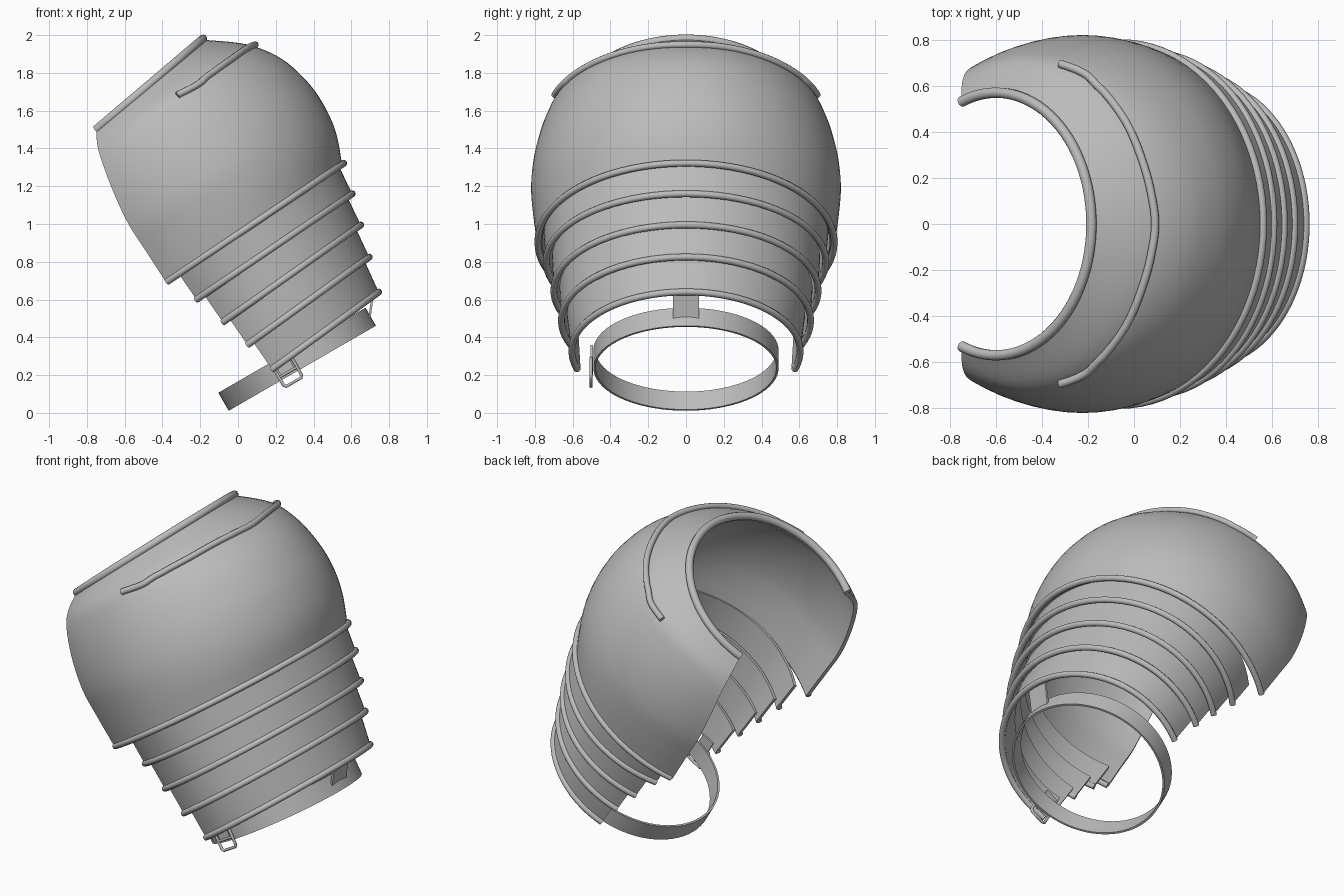
import bpy, math
from mathutils import Vector, Matrix

cube = bpy.data.objects.get("Cube")
if cube:
    bpy.data.objects.remove(cube, do_unlink=True)

steel = bpy.data.materials.new("plain grey steel")
steel.use_nodes = True
GREY = (0.5, 0.5, 0.5, 1)
steel.diffuse_color = GREY
steel.node_tree.nodes["Principled BSDF"].inputs["Base Color"].default_value = GREY


def activate(obj):
    bpy.ops.object.select_all(action="DESELECT")
    obj.select_set(True)
    bpy.context.view_layer.objects.active = obj


def finish(obj, thickness=0):
    """Give material, wall thickness and smooth shading with sharp edges."""
    obj.data.materials.clear()
    obj.data.materials.append(steel)
    activate(obj)
    if thickness:
        mod = obj.modifiers.new("wall", "SOLIDIFY")
        mod.thickness = thickness
        bpy.ops.object.modifier_apply(modifier=mod.name)
    bpy.ops.object.shade_smooth_by_angle(angle=math.radians(40))
    return obj


def arc(section, n=56):
    """Open elliptical arc: apex x, z; end x, z; greatest half width; half width at end."""
    ax, az, ex, ez, b, ye = section
    k = math.sqrt(max(0, 1 - (ye / b) ** 2))
    apex, end = Vector((ax, 0, az)), Vector((ex, 0, ez))
    centre = (end + apex * k) / (1 + k)
    limit = math.acos(-k)
    points = []
    for i in range(n + 1):
        t = limit * (2 * i / n - 1)
        points.append(centre + (apex - centre) * math.cos(t) + Vector((0, b * math.sin(t), 0)))
    return points


def shell(name, sections, thickness):
    """Skin a row of arcs, listed from the lower edge up."""
    rows = [arc(s) for s in sections]
    n = len(rows[0])
    faces = [(r * n + c, r * n + c + 1, (r + 1) * n + c + 1, (r + 1) * n + c)
             for r in range(len(rows) - 1) for c in range(n - 1)]
    mesh = bpy.data.meshes.new(name)
    mesh.from_pydata([p for row in rows for p in row], [], faces)
    obj = bpy.data.objects.new(name, mesh)
    bpy.context.collection.objects.link(obj)
    return finish(obj, thickness)


def tube(name, points, radius, closed=False):
    curve = bpy.data.curves.new(name, "CURVE")
    curve.dimensions = "3D"
    curve.bevel_depth = radius
    curve.bevel_resolution = 3
    curve.use_fill_caps = True
    spline = curve.splines.new("POLY")
    spline.points.add(len(points) - 1)
    for p, co in zip(spline.points, points):
        p.co = (*co, 1)
    spline.use_cyclic_u = closed
    obj = bpy.data.objects.new(name, curve)
    bpy.context.collection.objects.link(obj)
    activate(obj)
    bpy.ops.object.convert(target="MESH")
    return finish(bpy.context.object)


def spread(keys, steps):
    """Catmull-Rom refinement of a list of tuples."""
    out = []
    for i in range(len(keys) - 1):
        p0, p1, p2, p3 = (keys[min(max(j, 0), len(keys) - 1)] for j in range(i - 1, i + 3))
        for s in range(steps):
            t = s / steps
            out.append(tuple(
                0.5 * (2 * b + (c - a) * t + (2 * a - 5 * b + 4 * c - d) * t * t
                       + (3 * b - a - 3 * c + d) * t ** 3)
                for a, b, c, d in zip(p0, p1, p2, p3)))
    return out + [keys[-1]]


def plate(name, centre, size, tilt):
    bpy.ops.mesh.primitive_cube_add(size=1)
    obj = bpy.context.object
    obj.name = name
    obj.data.transform(Matrix.Translation(centre) @ Matrix.Rotation(tilt, 4, "Y")
                       @ Matrix.Diagonal((*size, 1)))
    return finish(obj)


# Shoulder dome
dome_keys = [
    (0.55, 1.32, -0.38, 0.69, 0.785, 0.68),
    (0.52, 1.48, -0.49, 0.86, 0.81, 0.70),
    (0.46, 1.62, -0.58, 1.00, 0.82, 0.71),
    (0.37, 1.75, -0.66, 1.17, 0.80, 0.70),
    (0.23, 1.875, -0.72, 1.33, 0.755, 0.67),
    (0.05, 1.95, -0.745, 1.42, 0.70, 0.62),
    (-0.18, 1.975, -0.75, 1.50, 0.57, 0.53),
]
dome = shell("shoulder_dome", spread(dome_keys, 5), 0.025)

# Rolled neck edge
tube("neck_rim", arc((-0.185, 1.98, -0.75, 1.50, 0.57, 0.53)), 0.023)

# Raised ridge laid over the dome
half = [(-0.315, 0.67, 1.665), (-0.25, 0.65, 1.70), (-0.20, 0.63, 1.735), (-0.16, 0.587, 1.77),
        (-0.04, 0.43, 1.86), (0.037, 0.235, 1.91), (0.076, 0.083, 1.94)]
path = half + [(0.085, 0, 1.947)] + [(x, -y, z) for x, y, z in reversed(half)]
ridge = []
for p in spread(path, 4):
    point = Vector((p[0], p[1], p[2]))
    outward = (point - Vector((-0.2, 0, 1.2))).normalized()
    hit, place, normal, index = dome.closest_point_on_mesh(point + outward * 0.05)
    ridge.append(place + outward * 0.01)
tube("dome_ridge", ridge, 0.018)

# Overlapping arm lames, each with a rolled lower edge
rims = [
    (0.56, 1.322, -0.375, 0.695, 0.785, 0.68),
    (0.605, 1.16, -0.22, 0.60, 0.74, 0.61),
    (0.65, 0.995, -0.08, 0.48, 0.70, 0.61),
    (0.695, 0.825, 0.05, 0.36, 0.66, 0.61),
    (0.745, 0.64, 0.18, 0.23, 0.605, 0.575),
]
tilt = math.radians(34.5)
for i, rim in enumerate(rims):
    tube(f"lame_rim_{i + 1}" if i else "dome_lower_rim", arc(rim), 0.018)
    if i:
        ax, az, ex, ez, b, ye = rim
        above = rims[i - 1]
        top = (above[0] - 0.043, above[1] + 0.019, ex - 0.2 * math.sin(tilt),
               ez + 0.2 * math.cos(tilt), above[4] - 0.03, ye + 0.01)
        shell(f"lame_{i}", [rim, top], 0.018)

# Arm strap
strap_tilt = math.radians(-30)
bpy.ops.mesh.primitive_cylinder_add(vertices=72, radius=1, depth=1, end_fill_type="NOTHING")
strap = bpy.context.object
strap.name = "arm_strap"
strap.data.transform(Matrix.Translation((0.313, 0, 0.284)) @ Matrix.Rotation(strap_tilt, 4, "Y")
                     @ Matrix.Diagonal((0.45, 0.49, 0.11, 1)))
finish(strap, 0.012)

# Hanging tab joining the strap to the last lame
plate("strap_tab", (0.705, 0, 0.565), (0.012, 0.14, 0.16), math.radians(8))

# Buckle frame, bar and short hanger on the right side
u = Vector((math.cos(strap_tilt), 0, -math.sin(strap_tilt)))
w = Vector((-u.z, 0, u.x))
centre = Vector((0.265, -0.503, 0.215))
corners = [(-1, -0.8), (-0.8, -1), (0.8, -1), (1, -0.8), (1, 0.8), (0.8, 1), (-0.8, 1), (-1, 0.8)]
tube("buckle_frame", [centre + u * a * 0.055 + w * b * 0.06 for a, b in corners], 0.009, True)
tube("buckle_bar", [centre - u * 0.055, centre + u * 0.055], 0.007)
plate("buckle_hanger", centre + w * 0.075 + Vector((0, 0.004, 0)), (0.08, 0.012, 0.14), strap_tilt)
